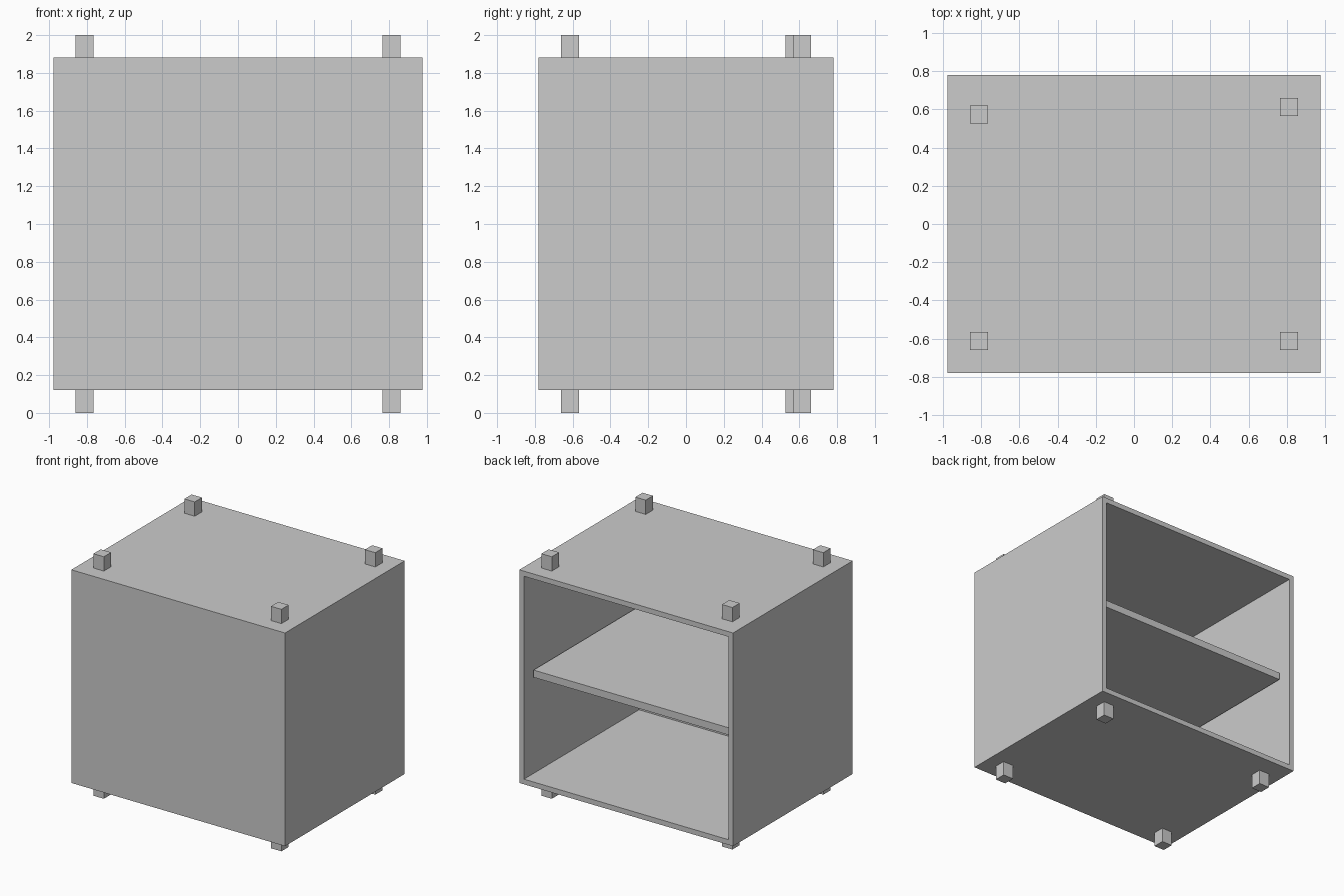
import bpy, bmesh
from mathutils import Matrix, Vector

if "Cube" in bpy.data.objects:
    bpy.data.objects.remove(bpy.data.objects["Cube"])

WALL = 0.06
HALF_X, HALF_Y = 0.977, 0.781
Z0, Z1 = 0.12, 1.882


def box_bmesh(lo, hi):
    lo, hi = Vector(lo), Vector(hi)
    bm = bmesh.new()
    size = Matrix.Diagonal((*(hi - lo), 1))
    bmesh.ops.create_cube(bm, size=1, matrix=Matrix.Translation((lo + hi) / 2) @ size)
    return bm


def finish(bm, name):
    bmesh.ops.recalc_face_normals(bm, faces=bm.faces)
    mesh = bpy.data.meshes.new(name)
    bm.to_mesh(mesh)
    bm.free()
    obj = bpy.data.objects.new(name, mesh)
    bpy.context.collection.objects.link(obj)
    return obj


# Cabinet shell: a box hollowed out from its open back (+y)
bm = box_bmesh((-HALF_X, -HALF_Y, Z0), (HALF_X, HALF_Y, Z1))
bm.normal_update()
back = max(bm.faces, key=lambda f: f.calc_center_median().y)
bmesh.ops.inset_region(bm, faces=[back], thickness=WALL)
hollow = bmesh.ops.extrude_discrete_faces(bm, faces=[back])["faces"]
verts = list({v for f in hollow for v in f.verts})
bmesh.ops.translate(bm, verts=verts, vec=(0, -(2 * HALF_Y - WALL), 0))
finish(bm, "cabinet_shell")

# Middle shelf, set back from the opening
mid = (Z0 + Z1) / 2
finish(box_bmesh((-HALF_X + WALL, -HALF_Y + WALL, mid - WALL / 2),
                 (HALF_X - WALL, HALF_Y - 0.10, mid + WALL / 2)), "middle_shelf")

# Square feet below and matching stacking blocks on top; one corner sits further in
FOOT = 0.0475
corners = {"front_left": (-0.812, -0.613), "front_right": (0.812, -0.613),
           "back_left": (-0.812, 0.574), "back_right": (0.812, 0.613)}
for corner, (x, y) in corners.items():
    for part, a, b in (("foot", 0, Z0), ("top_block", Z1, 2)):
        finish(box_bmesh((x - FOOT, y - FOOT, a), (x + FOOT, y + FOOT, b)),
               f"{corner}_{part}")
